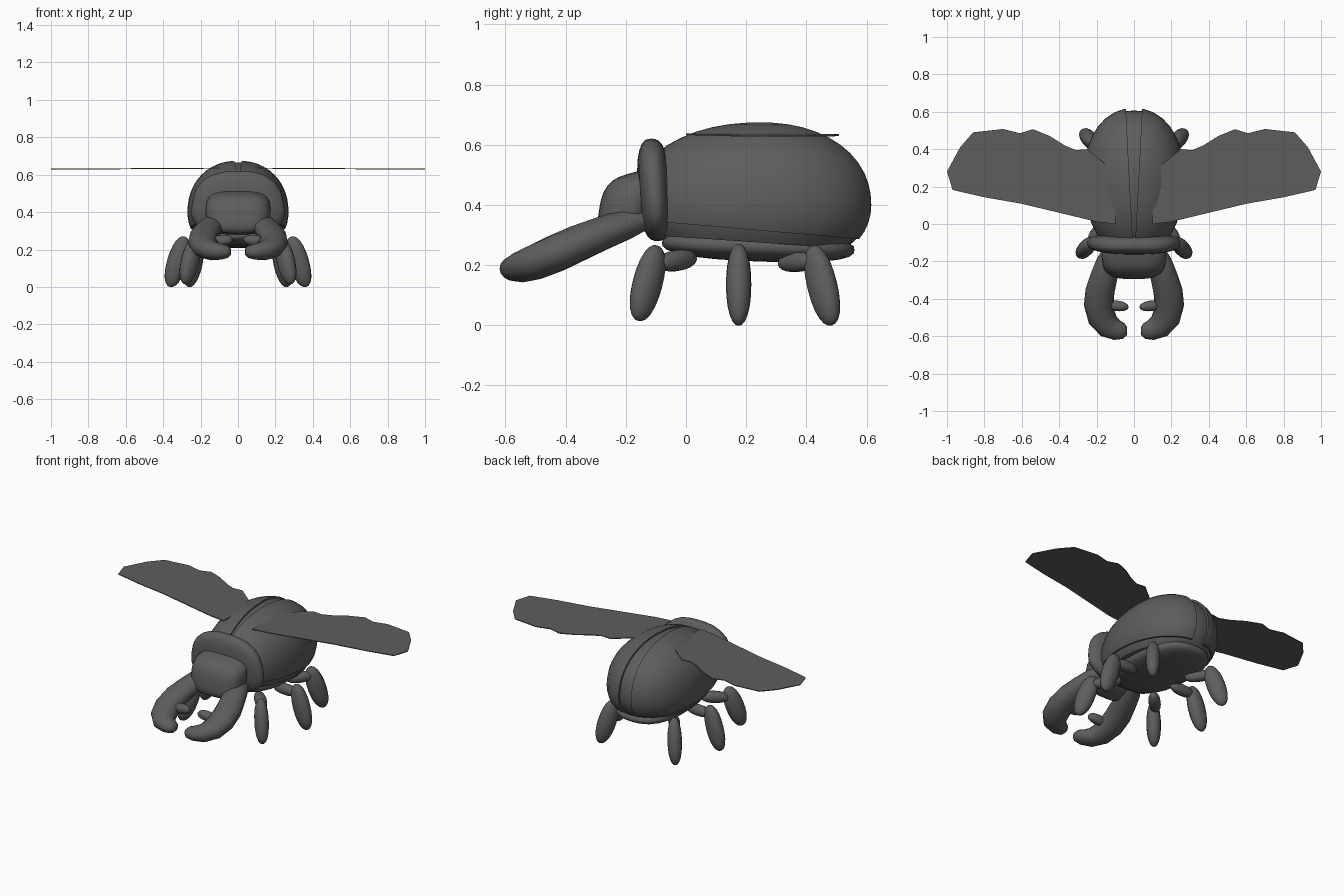
import bpy, bmesh, math
from mathutils import Vector, Matrix

if "Cube" in bpy.data.objects:
    bpy.data.objects.remove(bpy.data.objects["Cube"])

shell = bpy.data.materials.new("dark_grey")
shell.diffuse_color = (0.11, 0.11, 0.11, 1)
shell.use_nodes = True
shell.node_tree.nodes["Principled BSDF"].inputs["Base Color"].default_value = shell.diffuse_color


def finish(name, bm, mirror=False, angle=40):
    bmesh.ops.recalc_face_normals(bm, faces=bm.faces)
    me = bpy.data.meshes.new(name)
    bm.to_mesh(me)
    bm.free()
    ob = bpy.data.objects.new(name, me)
    bpy.context.collection.objects.link(ob)
    me.materials.append(shell)
    bpy.ops.object.select_all(action='DESELECT')
    ob.select_set(True)
    bpy.context.view_layer.objects.active = ob
    bpy.ops.object.shade_smooth_by_angle(angle=math.radians(angle))
    if mirror:
        ob.modifiers.new("mirror", 'MIRROR')
    return ob


def blob(n=2.0, seg=24, rings=14):
    """Unit superellipsoid; a higher n is boxier."""
    bm = bmesh.new()
    bmesh.ops.create_uvsphere(bm, u_segments=seg, v_segments=rings, radius=1)
    for v in bm.verts:
        v.co /= sum(abs(c) ** n for c in v.co) ** (1 / n)
    return bm


def cut(bm, point, normal):
    """Remove what lies on the normal side and cap the opening."""
    r = bmesh.ops.bisect_plane(bm, geom=bm.verts[:] + bm.edges[:] + bm.faces[:],
                               plane_co=point, plane_no=normal, clear_outer=True)
    edges = [e for e in r['geom_cut'] if isinstance(e, bmesh.types.BMEdge)]
    bmesh.ops.edgeloop_fill(bm, edges=edges)


def body(scale):
    bm = blob(2.15, 32, 24)
    for v in bm.verts:
        x, y, z = v.co * scale
        v.co = (x * 0.27, 0.25 + y * (0.37 if y > 0 else 0.43),
                0.40 + z * (0.275 if z > 0 else 0.23))
    return bm


def limb(name, a, b, rx, ry):
    """Spindle between two points."""
    a, b = Vector(a), Vector(b)
    bm = blob(2.2, 16, 12)
    rot = (a - b).to_track_quat('Z', 'Y').to_matrix().to_4x4()
    size = Matrix.Diagonal((rx, ry, (a - b).length / 2, 1))
    bm.transform(Matrix.Translation((a + b) / 2) @ rot @ size)
    return finish(name, bm, True)


# Wing cases, parted by a gap that widens to the rear
bm = body(1.0)
cut(bm, (0, -0.08, 0.343), (0, -0.086, -1))
cut(bm, (0.008, -0.07, 0), (-1, 0.052, 0))
finish("wing_case", bm, True)

# Abdomen under the wing cases
bm = body(0.965)
cut(bm, (0, -0.08, 0.297), (0, -0.068, -1))
finish("abdomen", bm)

# Belly plate
bm = blob(2.6)
for v in bm.verts:
    x, y, z = v.co
    v.co = (x * 0.20, 0.24 + y * 0.32, 0.262 + z * 0.05 - y * 0.012)
finish("belly", bm)

# Collar behind the head
bm = blob(2.7, 28, 16)
for v in bm.verts:
    x, y, z = v.co
    v.co = (x * (0.245 - 0.03 * z), -0.105 + y * 0.055 - z * 0.01, 0.45 + z * 0.17)
finish("collar", bm)

# Head, narrower in front and leaning forward at the bottom
bm = blob(3.2, 28, 16)
for v in bm.verts:
    x, y, z = v.co
    v.co = (x * (0.17 + 0.015 * y), -0.20 + y * 0.09 + z * 0.015,
            0.40 + z * 0.105 + y * 0.025)
finish("head", bm)

# Curved jaws: rings swept along a path (x, y, z, radius)
path = [(0.12, -0.14, 0.35, 0.045), (0.135, -0.20, 0.335, 0.065),
        (0.16, -0.28, 0.305, 0.072), (0.182, -0.36, 0.272, 0.078),
        (0.188, -0.43, 0.240, 0.080), (0.172, -0.50, 0.210, 0.076),
        (0.135, -0.548, 0.193, 0.066), (0.09, -0.568, 0.188, 0.054),
        (0.055, -0.573, 0.188, 0.042), (0.038, -0.574, 0.189, 0.022)]
bm = bmesh.new()
rings = []
for i, p in enumerate(path):
    c = Vector(p[:3])
    d = Vector(path[min(i + 1, len(path) - 1)][:3]) - Vector(path[max(i - 1, 0)][:3])
    side = d.cross(Vector((0, 0, 1))).normalized()
    up = side.cross(d).normalized()
    rings.append([bm.verts.new(c + p[3] * (side * math.cos(t) + up * 0.78 * math.sin(t)))
                  for t in (math.tau * k / 16 for k in range(16))])
for r, s in zip(rings, rings[1:]):
    for k in range(16):
        bm.faces.new((r[k], r[k - 1], s[k - 1], s[k]))
bm.faces.new(rings[0])
bm.faces.new(rings[-1])
finish("jaw", bm, True, 60)
limb("jaw_tooth", (0.15, -0.43, 0.24), (0.03, -0.445, 0.255), 0.028, 0.03)

# Legs and hip joints
legs = {"front": ((0.225, -0.095, 0.265), (0.285, -0.16, 0.015)),
        "middle": ((0.285, 0.175, 0.27), (0.365, 0.175, 0.0)),
        "rear": ((0.21, 0.42, 0.265), (0.265, 0.485, 0.0))}
for name, (top, foot) in legs.items():
    limb(name + "_leg", top, foot, 0.042, 0.054)
limb("front_hip", (0.12, 0.03, 0.225), (0.24, -0.09, 0.205), 0.035, 0.035)
limb("middle_hip", (0.13, 0.175, 0.22), (0.30, 0.175, 0.215), 0.033, 0.033)
limb("rear_hip", (0.12, 0.31, 0.205), (0.23, 0.43, 0.215), 0.033, 0.033)

# Thin spread wings
outline = [(0.10, 0.0), (0.20, 0.012), (0.40, 0.06), (0.60, 0.108), (0.80, 0.143),
           (0.97, 0.182), (1.0, 0.28), (0.93, 0.41), (0.86, 0.49), (0.70, 0.508),
           (0.61, 0.485), (0.54, 0.507), (0.45, 0.47), (0.37, 0.42), (0.31, 0.395),
           (0.25, 0.40), (0.14, 0.31), (0.10, 0.2)]
bm = bmesh.new()
base = bm.faces.new([bm.verts.new((x, y, 0.633 - 0.006 * x)) for x, y in outline])
top = bmesh.ops.extrude_face_region(bm, geom=[base])
for v in top['geom']:
    if isinstance(v, bmesh.types.BMVert):
        v.co.z += 0.005
finish("wing", bm, True, 30)
